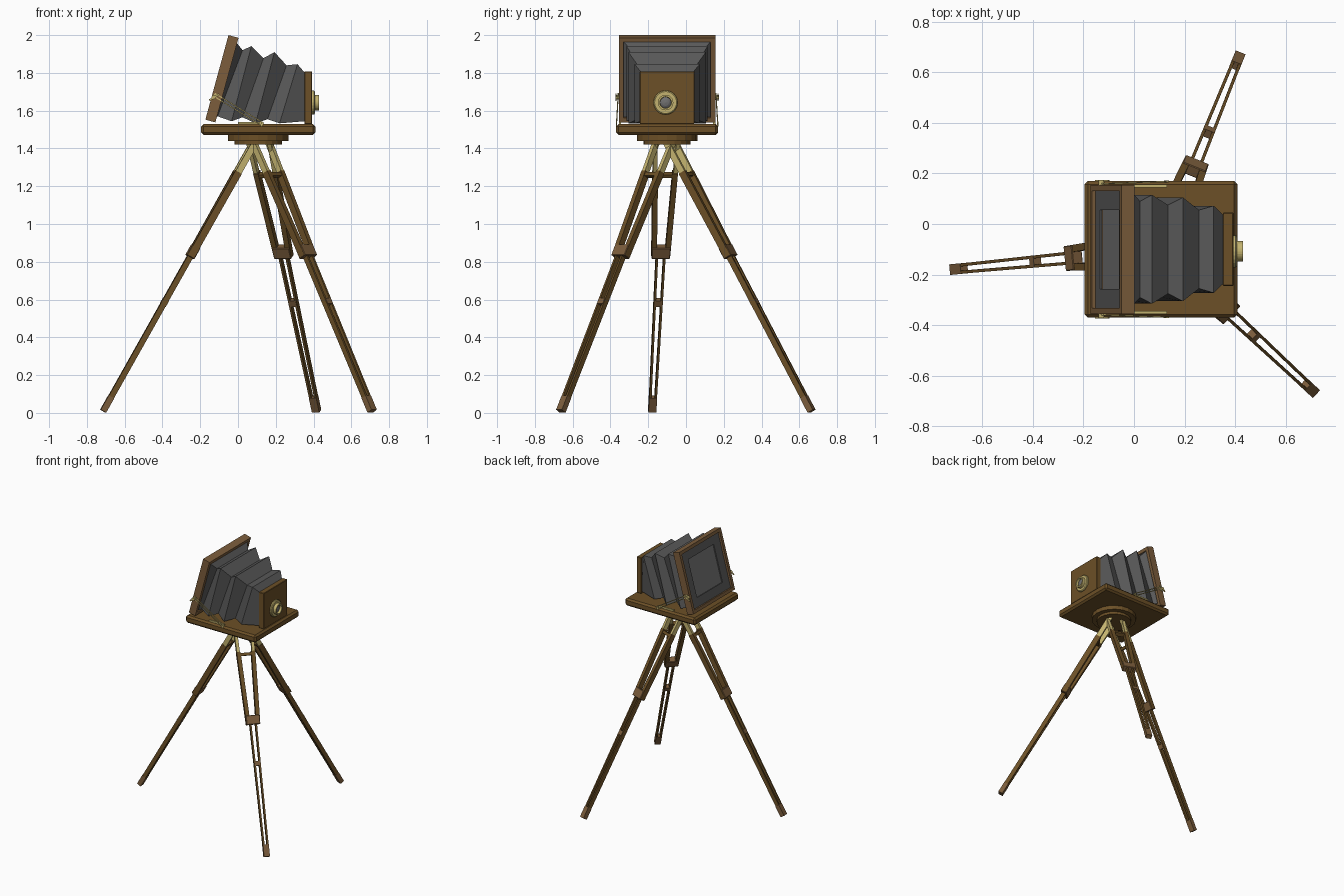
import bpy, bmesh, math
from mathutils import Vector, Matrix

if "Cube" in bpy.data.objects:
    bpy.data.objects.remove(bpy.data.objects["Cube"])

CX, CY = 0.107, -0.10   # tripod axis / camera mid plane


def material(name, rgb):
    m = bpy.data.materials.new(name)
    m.diffuse_color = (*rgb, 1)
    m.use_nodes = True
    m.node_tree.nodes["Principled BSDF"].inputs["Base Color"].default_value = m.diffuse_color
    return m


WOOD = material("wood", (0.15, 0.08, 0.02))
LIGHT = material("light_wood", (0.20, 0.11, 0.045))
BRASS = material("brass", (0.55, 0.45, 0.16))
CLOTH = material("bellows_cloth", (0.10, 0.10, 0.10))
GLASS = material("glass", (0.16, 0.16, 0.16))


def finish(name, bm, mat, bevel=0):
    bmesh.ops.recalc_face_normals(bm, faces=bm.faces)
    me = bpy.data.meshes.new(name)
    bm.to_mesh(me)
    bm.free()
    ob = bpy.data.objects.new(name, me)
    bpy.context.collection.objects.link(ob)
    me.materials.append(mat)
    if bevel:
        b = ob.modifiers.new("bevel", "BEVEL")
        b.width, b.segments = bevel, 1
    return ob


def box(name, size, loc, mat, bevel=0, frame=Matrix()):
    bm = bmesh.new()
    bmesh.ops.create_cube(bm, size=1, matrix=frame @ Matrix.Translation(loc) @ Matrix.Diagonal((*size, 1)))
    return finish(name, bm, mat, bevel)


def bar(name, a, b, side, width, depth, mat, bevel=0):
    """Box running from a to b; width is measured along side."""
    a, b = Vector(a), Vector(b)
    u = (b - a).normalized()
    n = u.cross(Vector(side)).normalized()
    s = n.cross(u)
    m = Matrix((s, n, u)).transposed().to_4x4()
    m.translation = (a + b) / 2
    return box(name, (width, depth, (b - a).length), (0, 0, 0), mat, bevel, m)


def lathe(name, profile, origin, rot, mat, n=24):
    """Revolve (radius, height) points round an axis."""
    bm = bmesh.new()
    vs = [bm.verts.new((r, 0, h)) for r, h in profile]
    es = [bm.edges.new(p) for p in zip(vs, vs[1:])]
    bmesh.ops.spin(bm, geom=vs + es, cent=(0, 0, 0), axis=(0, 0, 1), angle=2 * math.pi, steps=n)
    bmesh.ops.remove_doubles(bm, verts=bm.verts, dist=1e-5)
    bm.transform(Matrix.Translation(origin) @ rot)
    return finish(name, bm, mat)


# Tripod legs: tapered upper pair, clamp, slim lower pair
def leg(k, deg):
    a = math.radians(deg)
    out = Vector((math.cos(a), math.sin(a), 0))
    side = Vector((-out.y, out.x, 0))

    def p(z, s=0.0):
        return Vector((CX, CY, z)) + out * (0.83 - 0.565 * z) + side * s

    for e, sg in (("left", 1), ("right", -1)):
        bar(f"leg{k}_brass_strap_{e}", p(1.43, sg * .060), p(1.26, sg * .054), side, .022, .034, BRASS)
        bar(f"leg{k}_upper_rail_{e}", p(1.275, sg * .053), p(.83, sg * .035), side, .028, .038, WOOD)
        bar(f"leg{k}_lower_rail_{e}", p(.85, sg * .020), p(.03, sg * .014), side, .012, .030, WOOD)
    bar(f"leg{k}_top_spreader", p(1.268), p(1.25), side, .13, .03, WOOD)
    bar(f"leg{k}_clamp", p(.882), p(.825), side, .098, .046, LIGHT, .003)
    bar(f"leg{k}_mid_block", p(.60), p(.57), side, .040, .034, LIGHT)
    bar(f"leg{k}_foot", p(.085), p(.009), side, .042, .033, LIGHT)


for k, deg in enumerate((185.5, 68, 317), 1):
    leg(k, deg)

# Tripod head and bed
lathe("tripod_head", [(0, 1.42), (.125, 1.42), (.125, 1.44), (.16, 1.44), (.16, 1.475), (0, 1.475)],
      (CX, CY, 0), Matrix(), WOOD, 20)
box("camera_bed", (.604, .54, .058), (CX, CY, 1.50), WOOD, .013)

# Tilted rear frame with recessed panel
back = Matrix.Translation((-.085, CY, 1.769)) @ Matrix.Rotation(math.radians(15.3), 4, 'Y')
W, H, T, B = .51, .464, .055, .024
for e, sg in (("left", 1), ("right", -1)):
    box(f"rear_frame_{e}", (T, B, H), (0, sg * (W - B) / 2, 0), LIGHT, 0, back)
    box(f"rear_panel_{e}", (.008, .082, H - B), (-.008, sg * .197, 0), CLOTH, 0, back)
for e, sg in (("top", 1), ("bottom", -1)):
    box(f"rear_frame_{e}", (T, W - 2 * B, B), (0, 0, sg * (H - B) / 2), LIGHT, 0, back)
    box(f"rear_panel_{e}", (.008, .312, .075), (-.008, 0, sg * .1805), CLOTH, 0, back)
box("focusing_glass", (.006, .33, .30), (.003, 0, 0), GLASS, 0, back)

# Bellows: rings of top (x, z), bottom (x, z), half width
rings = [(-.012, 1.965, -.125, 1.566, .230), (.024, 1.92, -.108, 1.57, .190),
         (.071, 1.942, -.034, 1.544, .215), (.135, 1.878, .024, 1.565, .175),
         (.193, 1.91, .093, 1.533, .205), (.257, 1.84, .156, 1.555, .155),
         (.315, 1.846, .22, 1.533, .172), (.354, 1.80, .354, 1.544, .135)]
bm = bmesh.new()
loops = [[bm.verts.new(c) for c in ((tx, CY - h, tz), (tx, CY + h, tz), (bx, CY + h, bz), (bx, CY - h, bz))]
         for tx, tz, bx, bz, h in rings]
for l0, l1 in zip(loops, loops[1:]):
    for i in range(4):
        j = (i + 1) % 4
        bm.faces.new((l0[i], l0[j], l1[j], l1[i]))
finish("bellows", bm, CLOTH)

# Lens board and lens
box("lens_board", (.042, .29, .278), (.372, CY, 1.669), WOOD, .003)
turn = Matrix.Rotation(math.pi / 2, 4, 'Y')
lens = (.392, CY - .008, 1.643)
lathe("lens_barrel", [(0, -.005), (.064, -.005), (.064, .010), (.058, .015), (.041, .015), (.041, .038),
                      (.031, .038), (.029, .020), (0, .020)], lens, turn, BRASS)
lathe("lens_glass", [(.029, .021), (.018, .027), (0, .030)], lens, turn, GLASS)

# Slotted brass braces on both sides
for e, sg in (("left", 1), ("right", -1)):
    hi, lo = Vector((-.122, CY + sg * .259, 1.682)), Vector((.128, CY + sg * .268, 1.529))
    up = Vector((.52, 0, .85))
    for q, o in (("upper", .008), ("lower", -.008)):
        bar(f"brace_{e}_{q}", hi + up * o, lo + up * o, up, .006, .005, BRASS)
    for q, c, d in (("top", hi, 1), ("bottom", lo, -1)):
        t = (lo - hi).normalized() * .006
        bar(f"brace_{e}_{q}_end", c - t, c + t, up, .022, .006, BRASS)
    lathe(f"brace_{e}_knob", [(0, -.012), (.012, -.012), (.012, .010), (0, .010)],
          (-.128, CY + sg * .262, 1.672), Matrix.Rotation(math.pi / 2, 4, 'X'), BRASS, 12)
    bar(f"brace_{e}_wing", (-.152, CY + sg * .27, 1.655), (-.10, CY + sg * .27, 1.687), up, .010, .006, BRASS)
    bar(f"bed_slide_{e}", (.0, CY + sg * .25, 1.535), (.13, CY + sg * .25, 1.535), (0, 1, 0), .012, .012, BRASS)
